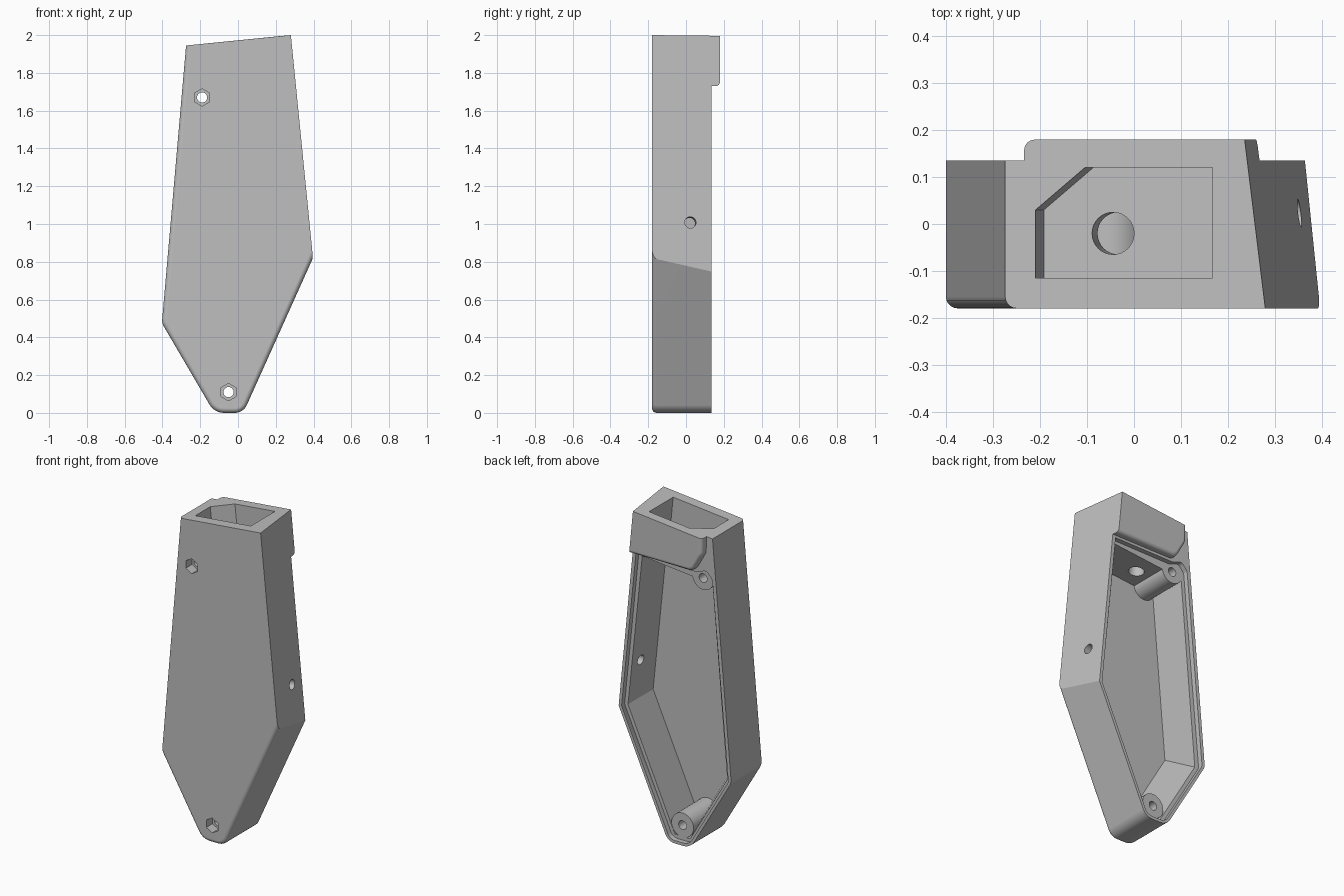
import bpy, bmesh, math
from mathutils import Vector

if "Cube" in bpy.data.objects:
    bpy.data.objects.remove(bpy.data.objects["Cube"], do_unlink=True)

grey = bpy.data.materials.new("plain grey")
grey.use_nodes = True
colour = (0.52, 0.52, 0.52, 1)
grey.diffuse_color = colour
grey.node_tree.nodes["Principled BSDF"].inputs["Base Color"].default_value = colour


def rounded(corners, steps=7):
    """Outline from (x, z, radius) corners."""
    out = []
    for i, (x, z, r) in enumerate(corners):
        p = Vector((x, z))
        if r == 0:
            out.append(p)
            continue
        a = (Vector(corners[i - 1][:2]) - p).normalized()
        b = (Vector(corners[(i + 1) % len(corners)][:2]) - p).normalized()
        half = a.angle(b) / 2
        centre = p + (a + b).normalized() * r / math.sin(half)
        trim = r / math.tan(half)
        start, end = p + a * trim - centre, p + b * trim - centre
        sweep = start.angle(end)
        for k in range(steps + 1):
            t = k / steps
            out.append(centre + (start * math.sin((1 - t) * sweep)
                                 + end * math.sin(t * sweep)) / math.sin(sweep))
    return out


def at(y, outline):
    return [Vector((p[0], y, p[1])) for p in outline]


def ring(centre, axis, r, n, up):
    axis = Vector(axis).normalized()
    u = (Vector(up) - axis * axis.dot(Vector(up))).normalized()
    v = axis.cross(u)
    return [Vector(centre) + r * (u * math.cos(a) + v * math.sin(a))
            for a in (2 * math.pi * k / n for k in range(n))]


def loft(name, sections, bevel=None):
    bm = bmesh.new()
    rows = [[bm.verts.new(p) for p in s] for s in sections]
    n = len(rows[0])
    for lo, hi in zip(rows, rows[1:]):
        for i in range(n):
            j = (i + 1) % n
            bm.faces.new((lo[i], lo[j], hi[j], hi[i]))
    bm.faces.new(rows[0])
    bm.faces.new(rows[-1])
    bmesh.ops.recalc_face_normals(bm, faces=bm.faces)
    if bevel:
        edges = [e for e in bm.edges if bevel(e)]
        bmesh.ops.bevel(bm, geom=edges, offset=0.025, segments=5, profile=0.5,
                        affect='EDGES', clamp_overlap=True)
        bmesh.ops.recalc_face_normals(bm, faces=bm.faces)
    mesh = bpy.data.meshes.new(name)
    bm.to_mesh(mesh)
    bm.free()
    mesh.materials.append(grey)
    obj = bpy.data.objects.new(name, mesh)
    bpy.context.collection.objects.link(obj)
    return obj


def rod(name, centre, axis, r, start, end, n=32, up=(0, 0, 1)):
    axis = Vector(axis).normalized()
    return loft(name, [ring(Vector(centre) + axis * d, axis, r, n, up) for d in (start, end)])


def combine(body, tool, operation='DIFFERENCE'):
    tool.hide_render = True
    mod = body.modifiers.new("combine", 'BOOLEAN')
    mod.operation, mod.object, mod.solver = operation, tool, 'EXACT'
    bpy.ops.object.select_all(action='DESELECT')
    bpy.context.view_layer.objects.active = body
    body.select_set(True)
    bpy.ops.object.modifier_apply(modifier=mod.name)
    bpy.data.objects.remove(tool, do_unlink=True)


# Outer body: the upper +x side leans in toward the back
FRONT, BACK, FACE, LEDGE = -0.18, 0.18, 0.135, 0.105


def body_outline(top, side):
    return rounded([(-0.275, 1.945, 0), (*top, 0), (*side, 0),
                    (0.028, 0, 0.07), (-0.125, 0, 0.09), (-0.403, 0.475, 0.07)])


def softened(e):
    a, b = (v.co for v in e.verts)
    mid = (a + b) / 2
    on_front = max(a.y, b.y) < FRONT + 0.001
    return on_front and not (mid.z > 1.9 or (mid.x > 0.3 and mid.z > 1))


body = loft("housing_shell", [at(FRONT, body_outline((0.28, 2.0), (0.397, 0.82))),
                              at(BACK, body_outline((0.236, 1.996), (0.36, 0.738)))], softened)


# Step the back down, leaving the raised collar with a rounded rim
def collar_cut(d):
    edge = rounded([(-0.24 + d, 2.2, 0), (-0.232 + d, 1.85, 0.06), (-0.165 + d / 2, 1.73 + d, 0.04),
                    (0.6, 1.73 + d, 0)])
    return edge + [Vector((0.6, -0.2)), Vector((-0.6, -0.2)), Vector((-0.6, 2.2))]


R = 0.022
profile = [(FACE, 0), (BACK - R, 0)]
profile += [(BACK - R + R * math.sin(a), R - R * math.cos(a))
            for a in (math.radians(d) for d in (22, 45, 67, 90))]
profile.append((0.25, R))
combine(body, loft("step_cutter", [at(y, collar_cut(d)) for y, d in profile]))

# Main cavity, with a sloping wall at the lower -x side
rim = [(-0.255, 1.648), (0.225, 1.695), (0.322, 0.755), (0.002, 0.04), (-0.102, 0.04), (-0.355, 0.472)]
floor = [(-0.255, 1.648), (0.225, 1.695), (0.322, 0.755), (0.002, 0.04), (-0.006, 0.04), (-0.343, 0.62)]
combine(body, loft("cavity_cutter", [at(-0.14, floor), at(LEDGE, rim), at(0.16, rim)]))

# Screw bosses
screws = [(-0.19, 1.67, 0.072), (-0.05, 0.11, 0.075)]
for x, z, r in screws:
    combine(body, rod("boss", (x, 0, z), (0, 1, 0), r, -0.16, LEDGE + 0.01), 'UNION')

# Rebate for the cover
rebate = rounded([(-0.274, 1.69, 0.03), (-0.235, 1.738, 0.03), (-0.165, 1.712, 0.04), (0.247, 1.715, 0),
                  (0.345, 0.752, 0), (0.016, 0.018, 0.05), (-0.115, 0.018, 0.07), (-0.383, 0.474, 0.05)])
combine(body, loft("rebate_cutter", [at(LEDGE, rebate), at(0.25, rebate)]))

# Screw holes with hexagonal nut recesses on the front
for x, z, r in screws:
    combine(body, rod("screw_cutter", (x, 0, z), (0, 1, 0), 0.027, -0.3, 0.3, 24))
    combine(body, rod("nut_cutter", (x, 0, z), (0, 1, 0), 0.046, -0.3, -0.12, 6))

# Tilted socket in the top, with a round passage into the cavity
down = Vector((0.099, 0, -0.995))
socket = [(-0.21, -0.115), (0.168, -0.115), (0.168, 0.12), (-0.105, 0.12), (-0.21, 0.03)]
top = [Vector((x, y, 1.972 + 0.099 * x)) for x, y in socket]
combine(body, loft("socket_cutter", [[p + down * d for p in top] for d in (-0.1, 0.18)]))
combine(body, rod("passage_cutter", (-0.045, -0.02, 1.79), down, 0.045, -0.05, 0.2, up=(0, 1, 0)))

# Side hole through the upper +x wall
combine(body, rod("side_hole_cutter", (0.37, 0.025, 1.01), (0.99, 0.1, 0.1), 0.03, -0.15, 0.15))

bpy.ops.object.select_all(action='DESELECT')
body.select_set(True)
bpy.context.view_layer.objects.active = body
bpy.ops.object.shade_smooth_by_angle(angle=math.radians(30))
weighted = body.modifiers.new("even_shading", 'WEIGHTED_NORMAL')
weighted.keep_sharp = True
